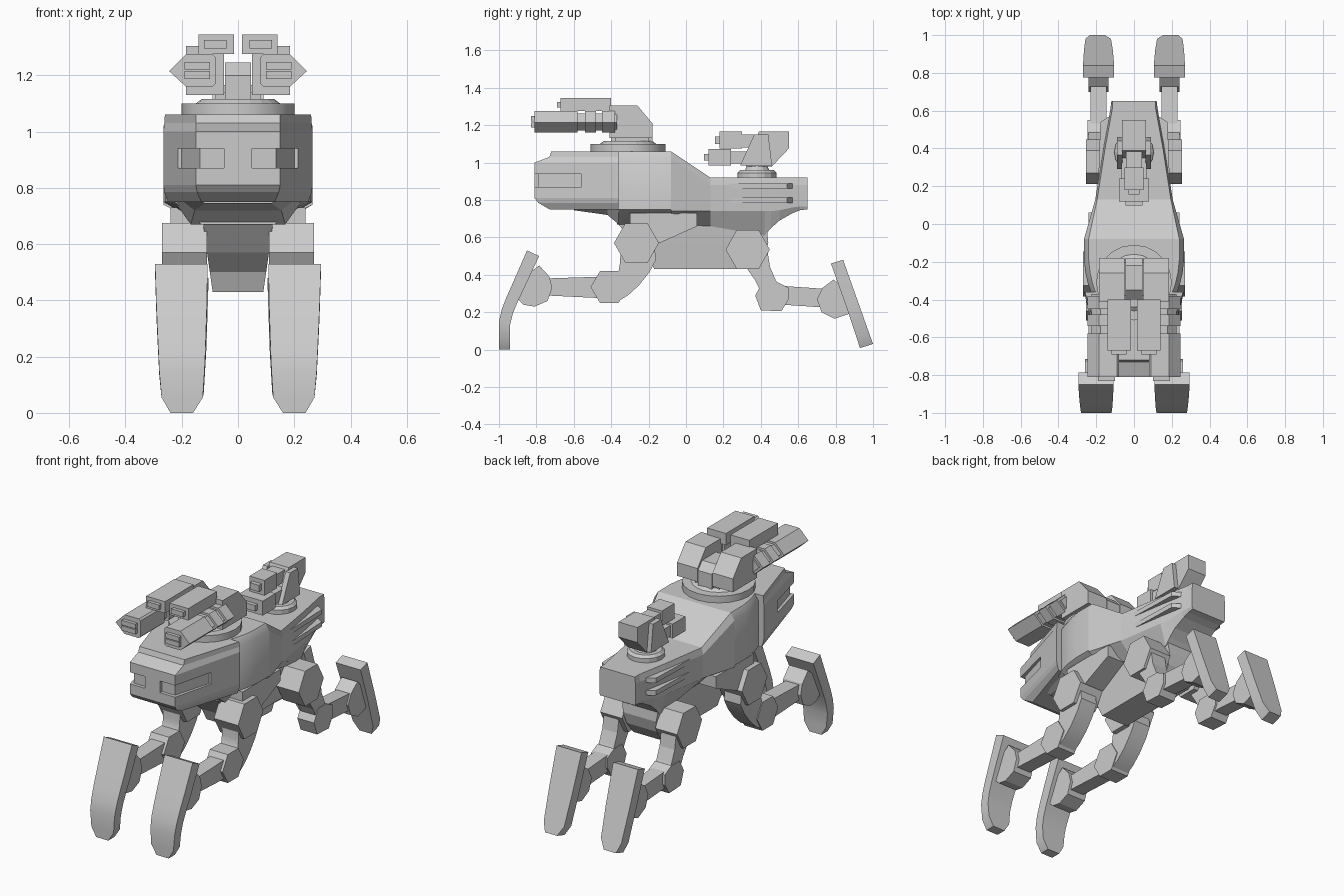
import bpy, bmesh, math

if "Cube" in bpy.data.objects:
    bpy.data.objects.remove(bpy.data.objects["Cube"])


def finish(bm, name, mirror=False, smooth=None):
    bmesh.ops.recalc_face_normals(bm, faces=bm.faces)
    me = bpy.data.meshes.new(name)
    bm.to_mesh(me)
    bm.free()
    ob = bpy.data.objects.new(name, me)
    bpy.context.collection.objects.link(ob)
    if mirror:
        ob.modifiers.new("mirror", 'MIRROR').use_mirror_merge = False
    if smooth:
        bpy.ops.object.select_all(action='DESELECT')
        ob.select_set(True)
        bpy.context.view_layer.objects.active = ob
        bpy.ops.object.shade_smooth_by_angle(angle=math.radians(smooth))
    return ob


def loft(name, rings, mirror=False, smooth=None):
    bm = bmesh.new()
    vs = [[bm.verts.new(p) for p in r] for r in rings]
    n = len(vs[0])
    for a, b in zip(vs, vs[1:]):
        for i in range(n):
            bm.faces.new((a[i], a[(i + 1) % n], b[(i + 1) % n], b[i]))
    bm.faces.new(vs[0])
    bm.faces.new(vs[-1])
    return finish(bm, name, mirror, smooth)


def prism(name, pts, lo, hi, axis='x', mirror=False, smooth=None):
    put = {'x': lambda p, t: (t, p[0], p[1]),
           'y': lambda p, t: (p[0], t, p[1]),
           'z': lambda p, t: (p[0], p[1], t)}[axis]
    return loft(name, [[put(p, t) for p in pts] for t in (lo, hi)], mirror, smooth)


def box(name, x, y, z, mirror=False):
    return prism(name, [(x[0], y[0]), (x[1], y[0]), (x[1], y[1]), (x[0], y[1])],
                 z[0], z[1], 'z', mirror)


def disc(name, y, levels, n=20, smooth=None):
    ang = [2 * math.pi * i / n for i in range(n)]
    return loft(name, [[(r * math.cos(a), y + r * math.sin(a), z) for a in ang]
                       for r, z in levels], smooth=smooth)


def ngon(y, z, ry, rz):
    return [(y - ry, z), (y - ry * .5, z + rz), (y + ry * .5, z + rz),
            (y + ry, z), (y + ry * .5, z - rz), (y - ry * .5, z - rz)]


# Head armour: tapered plan stacked in height, with wrap-around eye slots
head = loft("head_armour", [
    [(-f, yf, z), (f, yf, z), (b, -.36, z), (-b, -.36, z)]
    for z, yf, f, b in [(.75, -.73, .13, .25), (.785, -.79, .145, .262),
                        (.81, -.81, .15, .265), (1.0, -.81, .15, .265),
                        (1.03, -.73, .15, .262), (1.06, -.72, .15, .26)]])
cut = prism("eye_slot_cutter", [(.05, -.85), (.05, -.79), (.135, -.79), (.2, -.56),
                                (.3, -.56), (.3, -.85)], .87, .94, 'z', mirror=True)
cut.hide_render = True
cut.display_type = 'WIRE'
m = head.modifiers.new("eye_slots", 'BOOLEAN')
m.operation, m.object, m.solver = 'DIFFERENCE', cut, 'EXACT'

# Chin under the head
loft("chin", [[(-w, y, .77), (w, y, .77), (w * .7, y, z), (-w * .7, y, z)]
              for y, z, w in [(-.6, .745, .17), (-.42, .72, .22), (-.36, .67, .24)]])


# Body: cross-sections from shoulder to tail
def section(y, top, wt, w, zlow, bot, wb):
    half = [(wt, top), (w, top - .04), (w, zlow), (wb, bot)]
    return [(x, y, z) for x, z in half] + [(-x, y, z) for x, z in reversed(half)]


loft("shoulder_body", [section(y, 1.06, w - .025, w, .75, .67, .13)
                       for y, w in [(-.37, .225), (-.32, .243), (-.26, .257),
                                    (-.19, .265), (-.08, .265)]], smooth=35)
loft("rear_body", [section(*s) for s in [
    (-.08, 1.06, .24, .265, .74, .67, .13), (.13, .92, .195, .205, .74, .66, .13),
    (.42, .92, .15, .16, .74, .61, .12), (.455, .92, .143, .153, .74, .65, .12),
    (.5, .92, .135, .145, .745, .69, .12), (.57, .92, .122, .132, .76, .73, .115),
    (.61, .92, .115, .125, .765, .745, .115), (.65, .92, .115, .12, .765, .75, .115)]])

# Cooling fins along the tail sides
for i, z in enumerate((.785, .86)):
    prism(f"side_fin_{i}", [(.1, .2), (.19, .2), (.178, .54), (.13, .57), (.1, .57)],
          z, z + .028, 'z', mirror=True)

# Lower hull between the hips
loft("lower_hull", [
    [(-w, a, z), (w, a, z), (w, b, z), (-w, b, z)]
    for z, a, b, w in [(.43, -.17, .37, .09), (.5, -.2, .42, .1),
                       (.57, -.28, .44, .11), (.68, -.37, .43, .125)]])
prism("hip_bracket", [(-.14, .57), (.06, .66), (.06, .73), (-.3, .73), (-.3, .6)],
      .1, .24, mirror=True)

# Front legs
prism("front_hip", ngon(-.265, .57, .12, .105), .11, .27, mirror=True)
prism("front_thigh", [(-.35, .55), (-.352, .47), (-.36, .42), (-.41, .36), (-.36, .26),
                      (-.31, .29), (-.25, .345), (-.195, .415), (-.16, .48), (-.17, .56)],
      .14, .25, mirror=True, smooth=35)
prism("front_knee", ngon(-.41, .335, .1, .085), .135, .255, mirror=True)
prism("front_shin", [(-.76, .29), (-.76, .38), (-.45, .39), (-.45, .275)],
      .15, .24, mirror=True)
prism("front_ankle", [(-.9, .27), (-.87, .24), (-.81, .23), (-.74, .26), (-.715, .33),
                      (-.73, .39), (-.785, .45), (-.85, .4)], .135, .26, mirror=True)


def foot(name, stations):
    loft(name, [[(x0, *o), (x1, *o), (x1, *i), (x0, *i)] for o, i, x0, x1 in stations],
         mirror=True, smooth=35)


foot("front_foot", [
    ((-.85, .53), (-.785, .5), .108, .295), ((-.92, .37), (-.86, .34), .111, .29),
    ((-.96, .28), (-.9, .255), .114, .286), ((-.985, .215), (-.925, .195), .116, .283),
    ((-1, .15), (-.94, .135), .119, .28), ((-1, .055), (-.94, .055), .125, .272),
    ((-1, 0), (-.94, 0), .16, .24)])

# Rear legs
prism("rear_hip", ngon(.33, .535, .118, .105), .11, .255, mirror=True)
prism("rear_thigh", [(.28, .5), (.37, .37), (.42, .27), (.53, .28), (.48, .37),
                     (.45, .44), (.43, .56)], .14, .24, mirror=True)
prism("rear_knee", [(.37, .29), (.4, .21), (.51, .205), (.55, .27), (.55, .33),
                    (.49, .36), (.41, .36)], .135, .245, mirror=True)
prism("rear_shin", [(.52, .24), (.52, .34), (.74, .325), (.74, .225)],
      .145, .23, mirror=True)
prism("rear_ankle", [(.7, .27), (.725, .2), (.795, .165), (.87, .19), (.85, .32),
                     (.79, .375), (.73, .33)], .135, .24, mirror=True)
foot("rear_foot", [
    ((.84, .48), (.775, .46), .105, .27), ((.92, .255), (.855, .235), .112, .265),
    ((.98, .085), (.912, .065), .122, .257), ((1, .03), (.93, .008), .155, .235)])

# Front turret: ring, column, shoulder blocks and twin guns per side
disc("front_turret_ring", -.31, [(.2, 1.05), (.2, 1.1)], smooth=30)
disc("front_turret_step", -.31, [(.15, 1.1), (.13, 1.115)])
prism("front_turret_column", [(-.4, 1.1), (-.4, 1.2), (-.35, 1.245), (-.22, 1.245),
                              (-.18, 1.2), (-.18, 1.1)], -.046, .046)
box("turret_bracket", (.04, .08), (-.38, -.2), (1.1, 1.14), True)
prism("turret_shoulder", [(-.41, 1.13), (-.41, 1.305), (-.26, 1.305), (-.18, 1.21),
                          (-.18, 1.13)], .05, .185, mirror=True)
box("upper_gun", (.015, .14), (-.67, -.4), (1.275, 1.345), True)
box("upper_muzzle", (.04, .12), (-.69, -.66), (1.295, 1.325), True)


def pod(name, y0, y1, s=1.0):
    pts = [(.08, 1.265), (.09, 1.275), (.185, 1.275), (.245, 1.215), (.185, 1.16),
           (.09, 1.16), (.08, 1.17)]
    prism(name, [(.15 + (x - .15) * s, 1.216 + (z - 1.216) * s) for x, z in pts],
          y0, y1, 'y', mirror=True)


pod("lower_gun", -.81, -.58)
pod("lower_gun_core", -.58, -.37, .8)
pod("lower_gun_band", -.54, -.48)
pod("lower_gun_collar", -.45, -.38)
for i, z in enumerate((1.187, 1.22)):
    box(f"lower_muzzle_{i}", (.1, .19), (-.83, -.8), (z, z + .028), True)

# Rear turret: ring, tilted body, stacked guns
disc("rear_turret_ring", .38, [(.105, .91), (.105, .945), (.09, .96)], 16)
disc("rear_turret_neck", .38, [(.07, .95), (.05, .99)], 12)
prism("rear_turret_body", [(.32, .98), (.39, 1.165), (.55, 1.165), (.55, 1.075),
                           (.46, .98)], -.063, .063)
prism("rear_turret_cheek", [(.29, .985), (.365, 1.15), (.44, 1.15), (.46, .985)],
      .06, .09, mirror=True)
box("rear_upper_gun", (-.05, .05), (.18, .3), (1.075, 1.165))
box("rear_upper_gun_core", (-.042, .042), (.29, .42), (1.08, 1.15))
box("rear_upper_muzzle", (-.03, .03), (.155, .19), (1.1, 1.14))
box("rear_lower_gun", (-.08, .08), (.12, .24), (.985, 1.072))
box("rear_lower_gun_core", (-.065, .065), (.23, .4), (.995, 1.06))
box("rear_lower_muzzle", (-.045, .045), (.097, .13), (1.01, 1.045))
